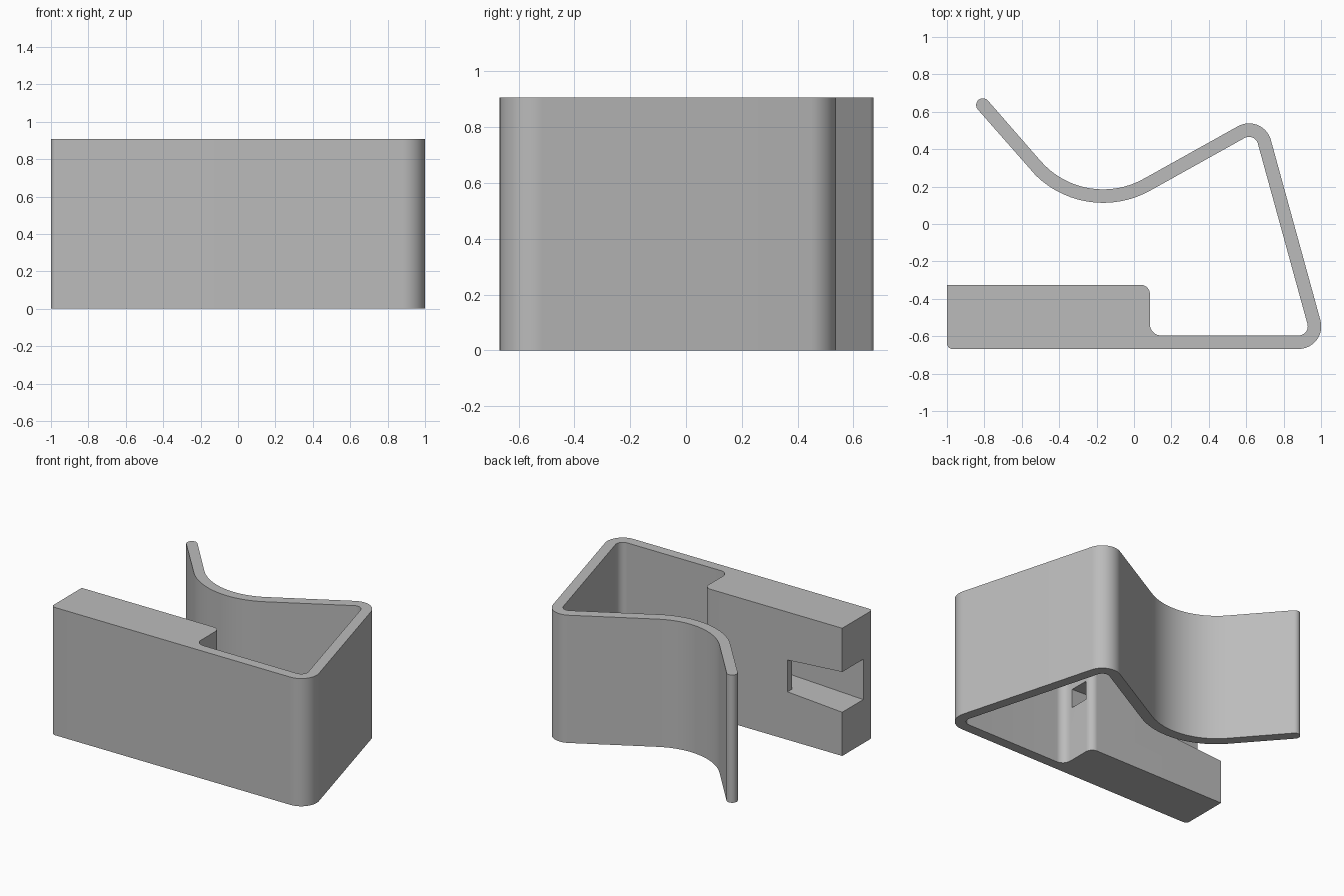
import bpy, bmesh
from math import sin, cos, radians, ceil

if "Cube" in bpy.data.objects:
    bpy.data.objects.remove(bpy.data.objects["Cube"])

HEIGHT = 0.907
HALF = 0.036   # half thickness of the spring strip
MID = 0.085    # centreline radius of the tight bends

grey = bpy.data.materials.new("plain grey")
grey.use_nodes = True
colour = (0.5, 0.5, 0.5, 1)
grey.diffuse_color = colour
grey.node_tree.nodes["Principled BSDF"].inputs["Base Color"].default_value = colour


def arc(x, y, r, start, end):
    """Points along an arc, angles in degrees."""
    n = max(4, ceil(abs(end - start) / 5))
    angles = [radians(start + (end - start) * i / n) for i in range(n + 1)]
    return [(x + r * cos(a), y + r * sin(a)) for a in angles]


def prism(name, outline, low, high):
    """Solid over a plan outline; low and high give z from x."""
    bm = bmesh.new()
    bottom = [bm.verts.new((x, y, low(x))) for x, y in outline]
    top = [bm.verts.new((x, y, high(x))) for x, y in outline]
    bm.faces.new(bottom)
    bm.faces.new(top)
    for i in range(len(outline)):
        j = (i + 1) % len(outline)
        bm.faces.new((bottom[i], bottom[j], top[j], top[i]))
    bmesh.ops.recalc_face_normals(bm, faces=bm.faces)
    mesh = bpy.data.meshes.new(name)
    bm.to_mesh(mesh)
    bm.free()
    mesh.materials.append(grey)
    obj = bpy.data.objects.new(name, mesh)
    bpy.context.collection.objects.link(obj)
    return obj


# Centres of the strip's bends
valley, peak, corner = (-0.165, 0.629), (0.615, 0.417), (0.88, -0.547)

outline = (
    # rounded tip and outer side of the spring
    arc(-0.808, 0.636, HALF, 221, 41)
    + arc(*valley, 0.48 - HALF, 221, 300)
    + arc(*peak, MID + HALF, 120, 15)
    + arc(*corner, MID + HALF, 15, -90)
    # thick block at the end of the base
    + arc(-0.97, -0.638, 0.03, 270, 180)
    + [(-1, -0.325)]
    + arc(0.035, -0.375, 0.05, 90, 0)
    + arc(0.145, -0.536, 0.06, 180, 270)
    # inner side of the spring
    + arc(*corner, MID - HALF, -90, 15)
    + arc(*peak, MID - HALF, 15, 120)
    + arc(*valley, 0.48 + HALF, 300, 221)[:-1]
)
clip = prism("spring_clip", outline, lambda x: 0, lambda x: HEIGHT)

# Tapered tunnel through the block, opening to the back near the end
taper = lambda x: 0.073 - 0.07 * x
tunnel = [(-1.05, -0.3), (-0.57, -0.3), (-0.57, -0.375),
          (0.13, -0.375), (0.13, -0.513), (-1.05, -0.563)]
cutter = prism("tunnel_cutter", tunnel,
               lambda x: HEIGHT / 2 - taper(x), lambda x: HEIGHT / 2 + taper(x))
cutter.hide_render = True

cut = clip.modifiers.new("tunnel", "BOOLEAN")
cut.operation = "DIFFERENCE"
cut.solver = "EXACT"
cut.object = cutter

bpy.ops.object.select_all(action="DESELECT")
clip.select_set(True)
bpy.context.view_layer.objects.active = clip
bpy.ops.object.modifier_apply(modifier=cut.name)
bpy.data.objects.remove(cutter)
bpy.ops.object.shade_smooth_by_angle(angle=radians(30))
